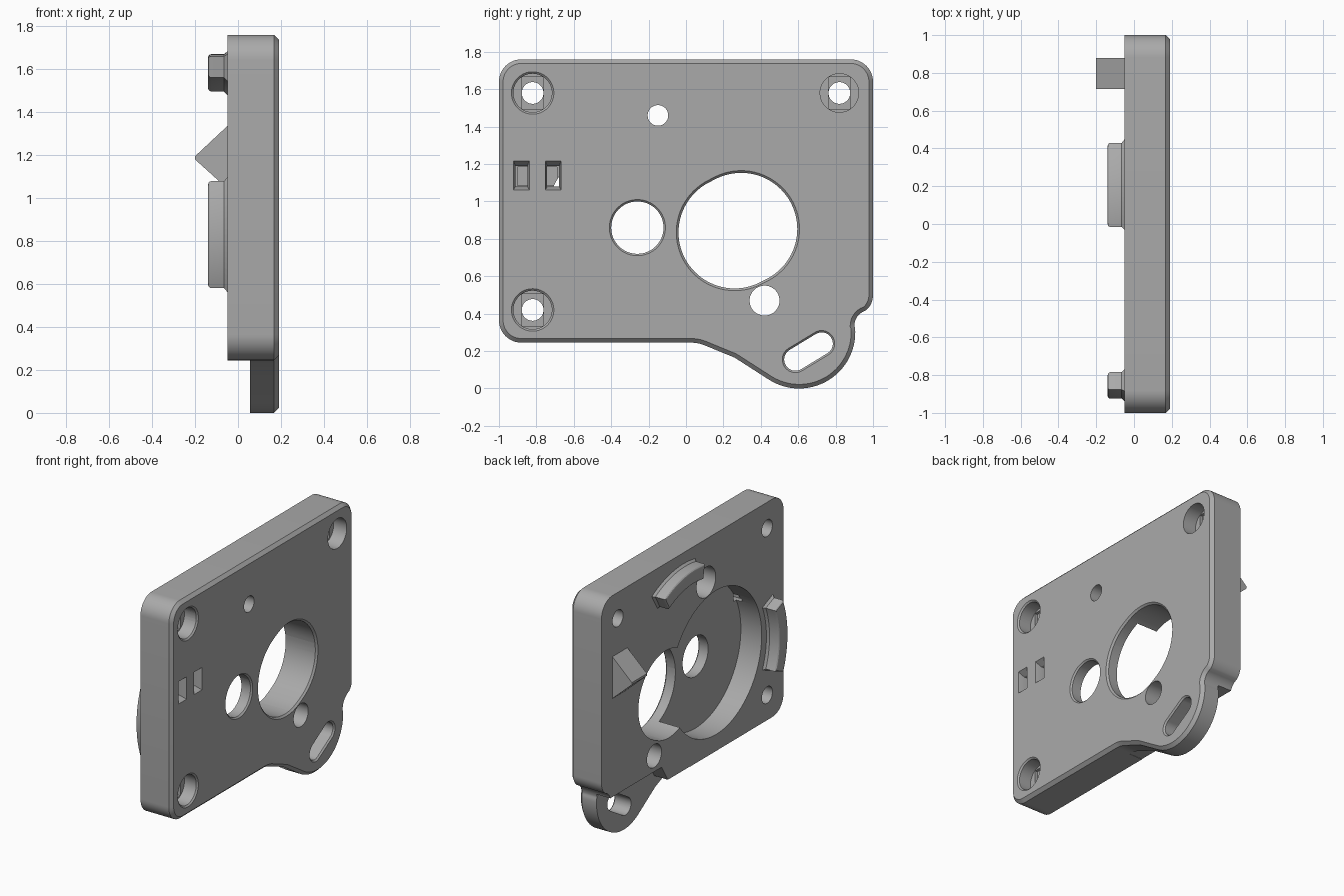
import bpy, bmesh
from math import sin, cos, pi, radians, hypot, atan2

cube = bpy.data.objects.get("Cube")
if cube:
    bpy.data.objects.remove(cube, do_unlink=True)

grey = bpy.data.materials.new("plain grey")
grey.use_nodes = True
grey.diffuse_color = (0.4, 0.4, 0.4, 1)
grey.node_tree.nodes["Principled BSDF"].inputs["Base Color"].default_value = (0.4, 0.4, 0.4, 1)

FRONT, BACK, FLOOR = 0.19, -0.05, 0.11


def arc(y, z, r, a0, a1, n=12):
    """Points on an arc in the plate plane, angles in degrees."""
    angles = [radians(a0 + (a1 - a0) * i / n) for i in range(n + 1)]
    return [(y + r * cos(a), z + r * sin(a)) for a in angles]


def circle(y, z, r, n=64):
    return arc(y, z, r, 0, 360, n)[:-1]


def capsule(a, b, r, n=24):
    """Outline round two equal circles."""
    t = atan2(b[1] - a[1], b[0] - a[0]) * 180 / pi
    return arc(*b, r, t - 90, t + 90, n) + arc(*a, r, t + 90, t + 270, n)


def rect(y0, y1, z0, z1):
    return [(y0, z0), (y1, z0), (y1, z1), (y0, z1)]


def prism(name, outline, x0, x1, bevel=0, bevel_x=None, segments=1):
    """Extrude an outline along x, optionally bevelling the rim at bevel_x."""
    bm = bmesh.new()
    face = bm.faces.new([bm.verts.new((x0, y, z)) for y, z in outline])
    ext = bmesh.ops.extrude_face_region(bm, geom=[face])["geom"]
    for v in ext:
        if isinstance(v, bmesh.types.BMVert):
            v.co.x = x1
    bmesh.ops.recalc_face_normals(bm, faces=bm.faces)
    if bevel:
        rim = [e for e in bm.edges if all(abs(v.co.x - bevel_x) < 1e-5 for v in e.verts)]
        bmesh.ops.bevel(bm, geom=rim, offset=bevel, segments=segments,
                        profile=0.5, affect='EDGES')
    mesh = bpy.data.meshes.new(name)
    bm.to_mesh(mesh)
    bm.free()
    mesh.materials.append(grey)
    obj = bpy.data.objects.new(name, mesh)
    bpy.context.collection.objects.link(obj)
    return obj


def loft(name, low, high, x0, x1):
    """Prism whose outline changes from low at x0 to high at x1."""
    obj = prism(name, low, x0, x1)
    n = len(low)
    for v in obj.data.vertices:
        if abs(v.co.x - x1) < 1e-5:
            i = min(range(n), key=lambda k: hypot(low[k][0] - v.co.y, low[k][1] - v.co.z))
            v.co.y, v.co.z = high[i]
    return obj


def cut(target, cutter):
    mod = target.modifiers.new("cut", 'BOOLEAN')
    mod.object, mod.operation, mod.solver = cutter, 'DIFFERENCE', 'EXACT'
    bpy.context.view_layer.objects.active = target
    bpy.ops.object.modifier_apply(modifier=mod.name)
    bpy.data.objects.remove(cutter, do_unlink=True)


def smooth(obj):
    bpy.ops.object.select_all(action='DESELECT')
    obj.select_set(True)
    bpy.context.view_layer.objects.active = obj
    bpy.ops.object.shade_smooth_by_angle(angle=radians(28))


# Plate with the adjusting lobe at its lower edge
outline = (arc(-0.88, 0.365, 0.12, 180, 270)
           + arc(0.03, 0.065, 0.18, 90, 67, 5)
           + [(0.26, 0.165)]
           + arc(0.605, 0.3, 0.3, 238, 365, 28)
           + arc(0.985, 0.335, 0.085, 180, 120, 8)
           + arc(0.89, 0.5, 0.11, -48, 0, 8)
           + arc(0.88, 1.64, 0.12, 0, 90)
           + arc(-0.88, 1.64, 0.12, 90, 180))
plate = prism("plate", outline, BACK, FRONT, 0.022, FRONT)

# The lobe is thinner than the plate
cut(plate, prism("lobe_relief", [(0.02, -0.1), (1.1, -0.1), (1.1, 0.36), (0.34, 0.36),
                                 (0.27, 0.247), (0.02, 0.247)], -0.3, 0.055))

# Round pocket and small recess in the back
cut(plate, prism("pocket", circle(-0.26, 0.86, 0.5, 96), -0.3, FLOOR))
cut(plate, prism("recess", circle(-0.15, 1.46, 0.105), -0.3, FLOOR))


def through(shape, r, rim=0.0):
    """Through opening with an optional chamfer at the front face."""
    cut(plate, prism("opening", shape(r), -0.4, 0.4))
    if rim:
        cut(plate, loft("opening_rim", shape(r - 0.002), shape(r + 2 * rim),
                        FRONT - rim - 0.002, FRONT + rim))


through(lambda r: capsule((0.26, 0.835), (0.295, 0.853), r, 40), 0.3, 0.012)
through(lambda r: circle(-0.26, 0.86, r), 0.14, 0.01)
through(lambda r: circle(-0.15, 1.46, r), 0.055)
through(lambda r: circle(0.42, 0.47, r), 0.08)
through(lambda r: capsule((0.585, 0.155), (0.725, 0.24), r), 0.06, 0.01)

# Counterbored screw holes
for y, z, rim in ((-0.82, 1.58, 0.012), (-0.82, 0.42, 0.012), (0.82, 1.58, 0)):
    through(lambda r: circle(y, z, r), 0.058)
    cut(plate, prism("counterbore", circle(y, z, 0.103), 0.09, 0.4))
    cut(plate, prism("counterbore_step", rect(y - 0.058, y + 0.058, z - 0.085, z + 0.085),
                     0.07, 0.1))
    if rim:
        cut(plate, loft("counterbore_rim", circle(y, z, 0.1), circle(y, z, 0.103 + 2 * rim),
                        FRONT - rim, FRONT + rim))

# Pair of tie slots joined by a tunnel
for y in (-0.88, -0.71):
    cut(plate, loft("slot_mouth", rect(y - 0.032, y + 0.032, 1.08, 1.19),
                    rect(y - 0.043, y + 0.043, 1.06, 1.218), 0.15, FRONT + 0.002))
    cut(plate, prism("slot", rect(y - 0.032, y + 0.032, 1.08, 1.19), 0.07, 0.16))
cut(plate, prism("slot_tunnel", rect(-0.9, -0.69, 1.085, 1.185), 0.06, 0.11))
smooth(plate)


# Curved ribs on the back, each with a flared foot
def rib_outline(y, z, r0, r1, a0, a1, grow=0.0):
    da = grow / r1 * 180 / pi
    return (arc(y, z, r1 + grow, a0 - da, a1 + da, 20)
            + arc(y, z, r0 - grow, a1 + da, a0 - da, 20))


for name, args in (("upper_rib", (0.1, 1.0, 0.57, 0.67, 60.5, 100)),
                   ("side_rib", (-0.26, 0.83, 0.565, 0.665, 158, 202))):
    smooth(prism(name, rib_outline(*args), -0.14, BACK + 0.005, 0.015, -0.14, 3))
    loft(name + "_foot", rib_outline(*args, 0.014), rib_outline(*args),
         BACK + 0.001, BACK - 0.015)

# Wedge-shaped catch on the back
wedge = prism("wedge_catch", rect(0.715, 0.88, 1.04, 1.34), BACK + 0.005, -0.2)
for v in wedge.data.vertices:
    if v.co.x < -0.1:
        v.co.z = 1.195 if v.co.z > 1.2 else 1.18
